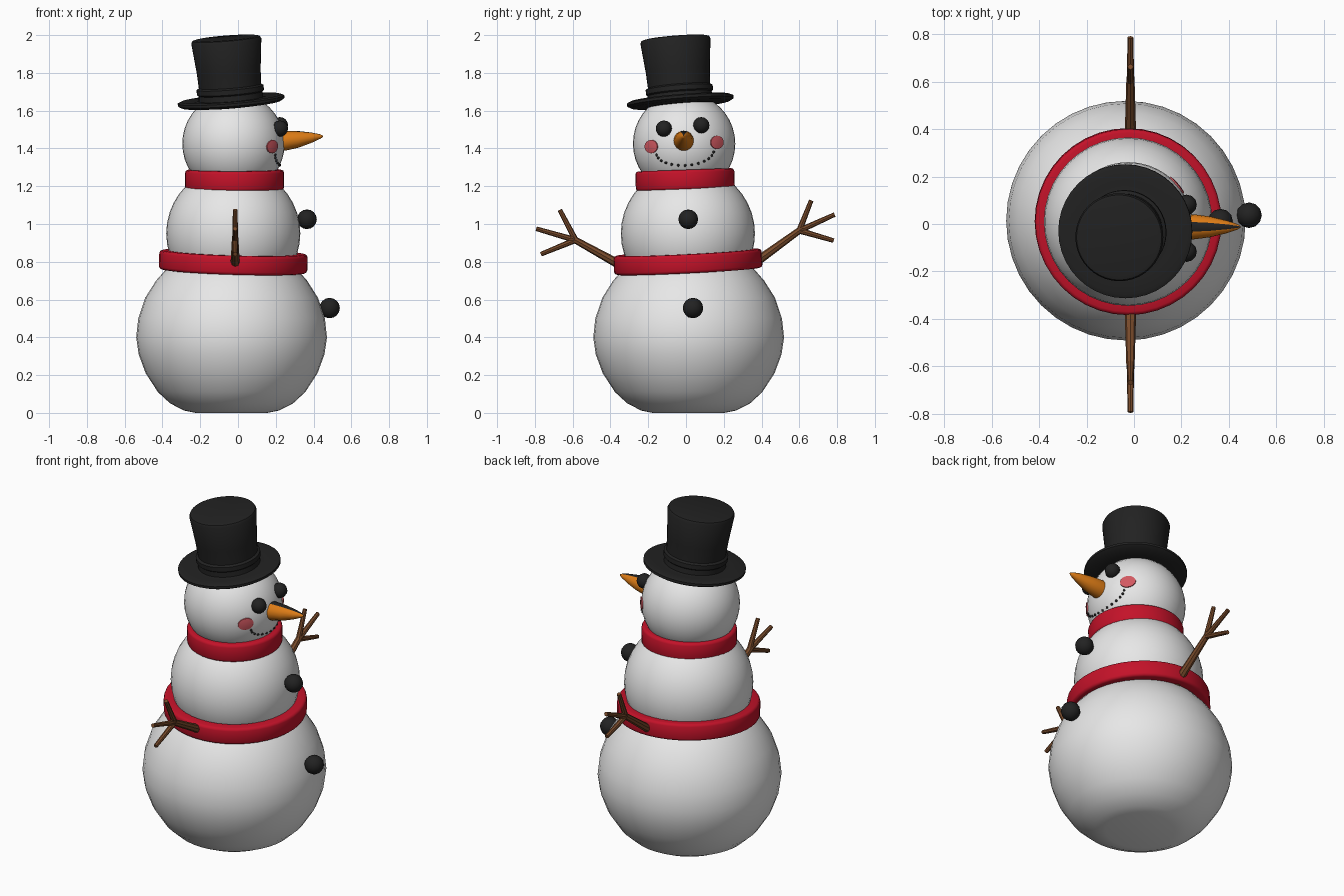
import bpy, bmesh, math
from mathutils import Vector, Matrix

if "Cube" in bpy.data.objects:
    bpy.data.objects.remove(bpy.data.objects["Cube"])


def material(name, rgb):
    m = bpy.data.materials.new(name)
    m.diffuse_color = (*rgb, 1)
    m.use_nodes = True
    m.node_tree.nodes["Principled BSDF"].inputs["Base Color"].default_value = m.diffuse_color
    return m


SNOW = material("snow_white", (0.80, 0.80, 0.80))
RED = material("scarf_red", (0.55, 0.006, 0.022))
BLACK = material("coal_black", (0.016, 0.016, 0.016))
ORANGE = material("carrot_orange", (0.72, 0.20, 0.008))
BROWN = material("twig_brown", (0.19, 0.07, 0.024))
PINK = material("blush_pink", (0.65, 0.10, 0.12))


def finish(name, bm, mats, angle=40):
    bmesh.ops.recalc_face_normals(bm, faces=bm.faces)
    me = bpy.data.meshes.new(name)
    bm.to_mesh(me)
    bm.free()
    ob = bpy.data.objects.new(name, me)
    bpy.context.collection.objects.link(ob)
    for m in mats:
        me.materials.append(m)
    bpy.ops.object.select_all(action='DESELECT')
    ob.select_set(True)
    bpy.context.view_layer.objects.active = ob
    bpy.ops.object.shade_smooth_by_angle(angle=math.radians(angle))
    return ob


def lathe(name, profile, mat, loc, up=(0, 0, 1), closed=False, steps=40, angle=40):
    """Spin an (r, z) profile about its axis, tilted so the axis points along up."""
    bm = bmesh.new()
    vs = [bm.verts.new((r, 0, z)) for r, z in profile]
    pairs = list(zip(vs, vs[1:])) + ([(vs[-1], vs[0])] if closed else [])
    edges = [bm.edges.new(p) for p in pairs]
    bmesh.ops.spin(bm, geom=vs + edges, cent=(0, 0, 0), axis=(0, 0, 1),
                   angle=math.tau, steps=steps)
    bmesh.ops.remove_doubles(bm, verts=bm.verts, dist=1e-4)
    rot = Vector((0, 0, 1)).rotation_difference(Vector(up).normalized())
    bm.transform(Matrix.Translation(loc) @ rot.to_matrix().to_4x4())
    return finish(name, bm, [mat], angle)


def arc(radius, n=20):
    return [(radius * math.sin(math.pi * i / n), -radius * math.cos(math.pi * i / n))
            for i in range(n + 1)]


def ball(name, loc, r, mat):
    bm = bmesh.new()
    bmesh.ops.create_uvsphere(bm, u_segments=12, v_segments=8, radius=r)
    bm.transform(Matrix.Translation(loc))
    return finish(name, bm, [mat], 60)


def twig(bm, a, b, r1, r2, sides=8):
    a, b = Vector(a), Vector(b)
    rot = (b - a).to_track_quat('Z', 'Y').to_matrix().to_4x4()
    bmesh.ops.create_cone(bm, cap_ends=True, segments=sides, radius1=r1, radius2=r2,
                          depth=(b - a).length,
                          matrix=Matrix.Translation((a + b) / 2) @ rot)


# Three snowballs, the lowest with a flattened foot
lathe("lower_body", [(0, 0), (.19, 0), (.25, .012), (.325, .05), (.39, .11), (.455, .21),
                     (.492, .31), (.505, .40), (.494, .50), (.457, .61), (.40, .70),
                     (.33, .78), (.20, .86), (0, .90)], SNOW, (-.034, .014, 0), angle=60)
lathe("middle_body", arc(.355), SNOW, (-.025, .01, .95), angle=60)
HEAD, HEAD_R = Vector((-.024, -.01, 1.425)), .271
lathe("head", arc(HEAD_R), SNOW, HEAD, angle=60)


# Scarf bands with rounded edges
def band(name, r, h, loc, up):
    w, c = .055, .015
    lathe(name, [(r - w, -h), (r - c, -h), (r - c * .3, -h + c * .3), (r, -h + c),
                 (r, h - c), (r - c * .3, h - c * .3), (r - c, h), (r - w, h)],
          RED, loc, up, closed=True, angle=60)


band("upper_scarf", .262, .053, (-.018, -.005, 1.234), (0, -.035, 1))
band("lower_scarf", .393, .050, (-.025, .01, .80), (.03, -.05, 1))

# Top hat leaning back: brim, ridge and flared crown in one profile
lathe("top_hat", [(0, -.018), (.20, -.018), (.262, -.012), (.283, 0), (.283, .014),
                  (.265, .022), (.20, .012), (.172, .016), (.170, .045), (.178, .052),
                  (.178, .078), (.165, .086), (.170, .17), (.186, .325), (.180, .338),
                  (.165, .342), (0, .338)], BLACK, (-.036, -.03, 1.645), (-.08, -.08, 1))

# Eyes and buttons
for name, loc, r in (("eye_left", (.222, .081, 1.523), .043),
                     ("eye_right", (.222, -.117, 1.505), .043),
                     ("upper_button", (.365, .012, 1.025), .052),
                     ("lower_button", (.485, .037, .555), .054)):
    ball(name, loc, r, BLACK)

# Carrot nose with a dark streak along the top
bm = bmesh.new()
rings = []
for x, z, r in ((.19, 1.438, .052), (.25, 1.441, .053), (.32, 1.448, .044),
                (.39, 1.457, .027), (.435, 1.463, .012), (.45, 1.464, .003)):
    rings.append([bm.verts.new((x, -.012 + r * math.cos(math.tau * i / 16),
                                z + r * math.sin(math.tau * i / 16))) for i in range(16)])
for a, b in zip(rings, rings[1:]):
    for i in range(16):
        f = bm.faces.new((a[i], a[(i + 1) % 16], b[(i + 1) % 16], b[i]))
        f.material_index = 1 if i in (3, 4) else 0
bm.faces.new(rings[0])
bm.faces.new(rings[-1])
finish("carrot_nose", bm, [ORANGE, BLACK], 60)


# Point on the front of the head for a given y and z
def on_face(y, z, lift):
    d = Vector((0, y - HEAD.y, z - HEAD.z))
    d.x = math.sqrt(HEAD_R ** 2 - d.length_squared)
    return HEAD + d.normalized() * (HEAD_R + lift)


# Blush patches that follow the head
for name, cy, cz in (("blush_left", .163, 1.432), ("blush_right", -.183, 1.41)):
    bm = bmesh.new()
    mid = bm.verts.new(on_face(cy, cz, .006))
    rings = [[bm.verts.new(on_face(cy + r * math.cos(math.tau * i / 16),
                                   cz + r * 1.05 * math.sin(math.tau * i / 16), lift))
              for i in range(16)] for r, lift in ((.018, .006), (.033, .005), (.034, -.002))]
    for i in range(16):
        j = (i + 1) % 16
        bm.faces.new((mid, rings[0][i], rings[0][j]))
        for a, b in zip(rings, rings[1:]):
            bm.faces.new((a[i], b[i], b[j], a[j]))
    finish(name, bm, [PINK], 60)

# Smile of small coal dots
bm = bmesh.new()
for i in range(13):
    t = -1 + i / 6
    p = on_face(-.005 + .152 * math.sin(t * 1.45), 1.31 + .072 * (1 - math.cos(t * 1.45)) + .008 * t, 0)
    bmesh.ops.create_icosphere(bm, subdivisions=1, radius=.008,
                               matrix=Matrix.Translation(p))
finish("smile", bm, [BLACK], 60)

# Twig arms, each with three fingers
X = -.015
for name, root, fork, mid, tips in (
        ("arm_left", (.31, .755), (.62, .98), (.60, .965),
         ((.663, 1.125), (.787, 1.05), (.782, .912))),
        ("arm_right", (-.31, .762), (-.61, .928), (-.585, .915),
         ((-.668, 1.075), (-.793, .975), (-.768, .84)))):
    bm = bmesh.new()
    twig(bm, (X, *root), (X, *fork), .026, .017)
    for tip in tips:
        twig(bm, (X, *mid), (X, *tip), .016, .012)
    finish(name, bm, [BROWN])
